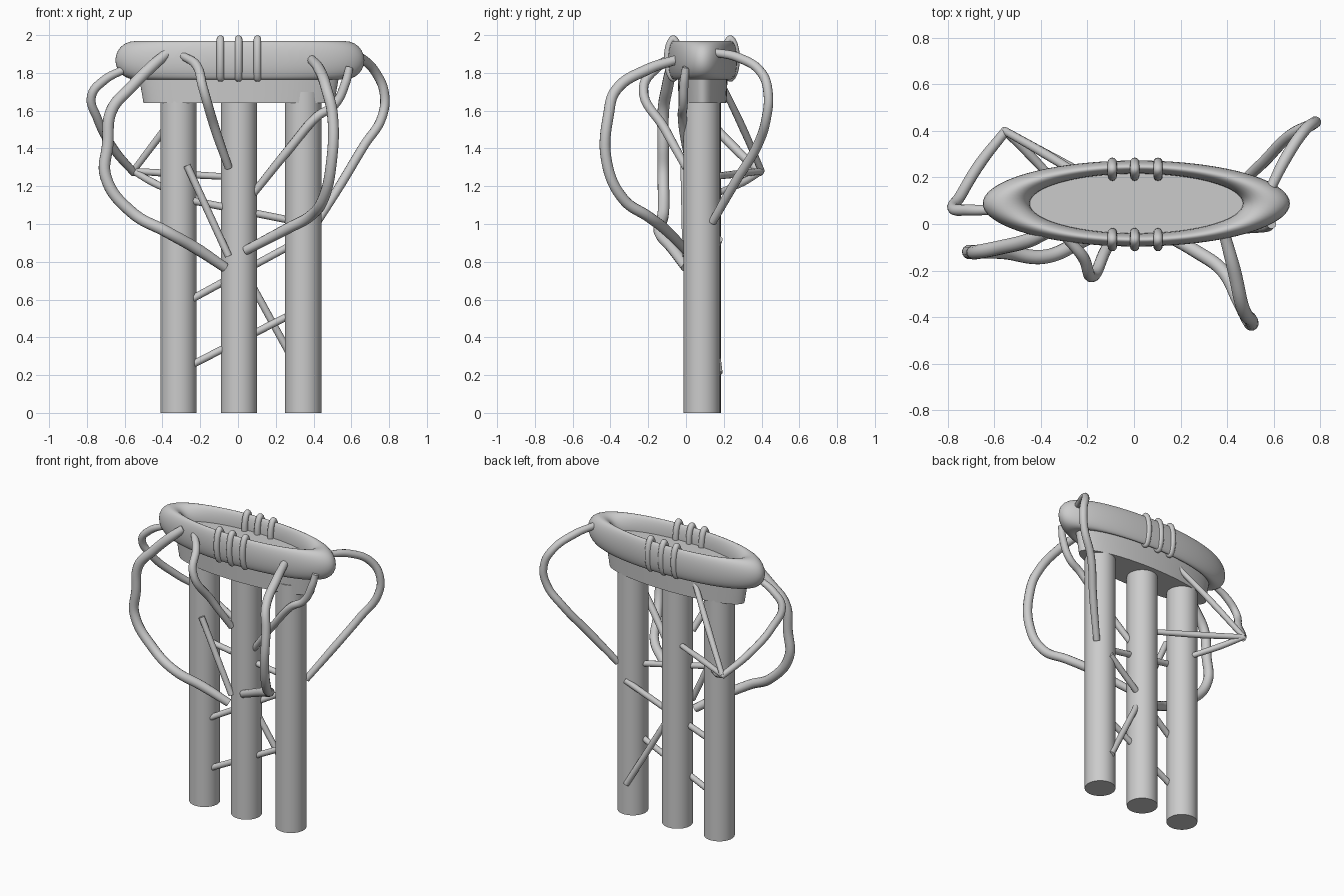
import bpy, math
from mathutils import Matrix

if "Cube" in bpy.data.objects:
    bpy.data.objects.remove(bpy.data.objects["Cube"])

CY = 0.088  # depth of the shared centre plane


def smooth(obj, name):
    obj.name = name
    bpy.ops.object.shade_smooth_by_angle(angle=math.radians(40))


def tendril(name, pts, r):
    """Round tube through (x, y, z) points; the radius shrinks slightly at the ends."""
    cu = bpy.data.curves.new(name, 'CURVE')
    cu.dimensions = '3D'
    cu.bevel_depth = r
    cu.bevel_resolution = 4
    cu.resolution_u = 8
    cu.use_fill_caps = True
    sp = cu.splines.new('BEZIER')
    sp.bezier_points.add(len(pts) - 1)
    for i, (bp, p) in enumerate(zip(sp.bezier_points, pts)):
        bp.co = p
        bp.handle_left_type = bp.handle_right_type = 'AUTO'
        bp.radius = 0.85 if i in (0, len(pts) - 1) else 1.0
    sp.use_smooth = True
    obj = bpy.data.objects.new(name, cu)
    bpy.context.collection.objects.link(obj)


# Three round legs
for side, x, y in (("left", -0.315, CY), ("middle", 0.005, 0.085), ("right", 0.345, 0.083)):
    bpy.ops.mesh.primitive_cylinder_add(vertices=48, radius=0.096, depth=1.7,
                                        location=(x, y, 0.85))
    smooth(bpy.context.object, side + "_leg")

# Tapered oval drum closing the underside of the rim
bpy.ops.mesh.primitive_cone_add(vertices=64, radius1=0.505, radius2=0.545, depth=0.23,
                                location=(0.005, CY, 1.755))
drum = bpy.context.object
drum.scale = (1, 0.25, 1)
smooth(drum, "drum")

# Padded oval rim
bpy.ops.mesh.primitive_torus_add(major_segments=80, minor_segments=24, major_radius=0.558,
                                 minor_radius=0.101, location=(0.01, CY, 1.867))
rim = bpy.context.object
rim.scale = (1, 0.28, 1)
smooth(rim, "rim")

# Binding loops around the front and back of the rim
for side, y in (("front", -0.067), ("back", 0.235)):
    for i, x in enumerate((-0.093, 0.003, 0.103)):
        bpy.ops.mesh.primitive_torus_add(major_segments=40, minor_segments=12,
                                         major_radius=0.1, minor_radius=0.02)
        loop = bpy.context.object
        me = loop.data
        # stand the ring up in the y-z plane, then squash its path but not its tube
        me.transform(Matrix.Rotation(math.radians(90), 4, 'Y'))
        for v in me.vertices:
            a = math.atan2(v.co.z, v.co.y)
            v.co.y -= 0.07 * math.cos(a)
            v.co.z += 0.003 * math.sin(a)
        loop.location = (x, y, 1.876)
        smooth(loop, f"{side}_binding_{i + 1}")

# Large bent tendrils hanging from the rim
tendril("front_left_tendril", [
    (-0.38, -0.04, 1.90), (-0.45, -0.07, 1.84), (-0.57, -0.10, 1.72), (-0.67, -0.12, 1.60),
    (-0.69, -0.12, 1.42), (-0.70, -0.12, 1.25), (-0.56, -0.12, 1.06), (-0.38, -0.14, 0.96),
    (-0.22, -0.07, 0.87), (-0.07, 0.0, 0.77)], 0.031)
tendril("front_middle_tendril", [
    (-0.29, -0.06, 1.89), (-0.22, -0.14, 1.84), (-0.185, -0.225, 1.72),
    (-0.12, -0.11, 1.50), (-0.05, 0.0, 1.30)], 0.025)
tendril("front_right_tendril", [
    (0.39, -0.05, 1.87), (0.43, -0.20, 1.82), (0.47, -0.37, 1.71), (0.50, -0.41, 1.58),
    (0.495, -0.42, 1.33), (0.45, -0.33, 1.13), (0.38, -0.20, 1.04), (0.27, -0.12, 0.98),
    (0.04, 0.0, 0.86)], 0.029)
tendril("right_inner_tendril", [
    (0.59, 0.0, 1.83), (0.57, -0.01, 1.75), (0.51, -0.015, 1.63), (0.42, -0.02, 1.57),
    (0.29, 0.0, 1.42), (0.08, 0.06, 1.16)], 0.024)
tendril("right_outer_tendril", [
    (0.58, 0.14, 1.91), (0.65, 0.28, 1.88), (0.73, 0.40, 1.80), (0.775, 0.435, 1.69),
    (0.76, 0.425, 1.56), (0.67, 0.38, 1.42), (0.55, 0.26, 1.22), (0.42, 0.14, 1.01)], 0.025)
tendril("left_outer_tendril", [
    (-0.60, 0.06, 1.82), (-0.71, 0.06, 1.76), (-0.775, 0.065, 1.68), (-0.745, 0.12, 1.56),
    (-0.66, 0.26, 1.40), (-0.55, 0.40, 1.27)], 0.024)

# Thin strands fanning out from the back left joint
joint = (-0.555, 0.40, 1.28)
tendril("back_left_strand_up", [joint, (-0.38, 0.30, 1.51), (-0.20, 0.19, 1.74)], 0.02)
tendril("back_left_strand_across", [joint, (-0.32, 0.27, 1.265), (-0.05, 0.13, 1.25)], 0.02)
tendril("back_left_strand_down", [joint, (-0.45, 0.30, 1.22), (-0.32, 0.16, 1.16)], 0.02)

# Straight twigs bracing the legs
twigs = [
    ((-0.27, -0.01, 1.31), (-0.05, 0.0, 0.83)),
    ((-0.25, 0.05, 1.125), (0.30, 0.09, 1.015)),
    ((-0.25, 0.05, 0.60), (0.34, 0.175, 0.92)),
    ((-0.235, 0.06, 0.26), (0.30, 0.09, 0.53)),
    ((0.05, 0.11, 0.72), (0.33, 0.175, 0.21)),
]
for i, ends in enumerate(twigs):
    tendril(f"brace_twig_{i + 1}", ends, 0.023)
